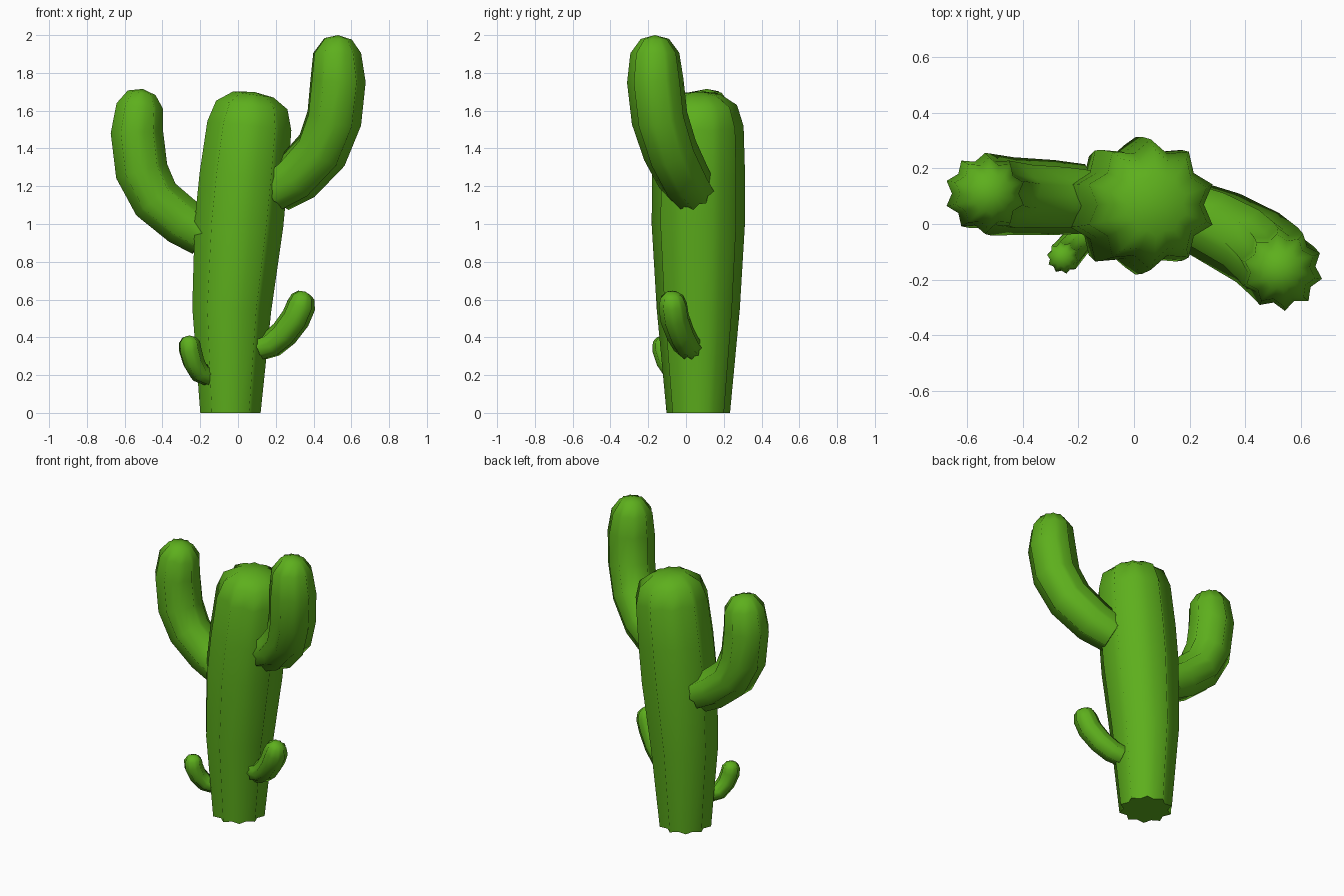
import bpy, bmesh
from math import cos, sin, pi
from mathutils import Vector

RIBS = 10
VALLEY = 0.82

green = bpy.data.materials.new("cactus_green")
green.diffuse_color = (0.11, 0.43, 0.012, 1)


def ribbed_limb(name, side, stations):
    """Sweep a star section along (x, y, z, radius, valley ratio) stations; the last one is the tip."""
    pts = [Vector(s[:3]) for s in stations]
    side = Vector(side).normalized()
    bm = bmesh.new()
    rings = []
    for i, (x, y, z, r, valley) in enumerate(stations[:-1]):
        tangent = (pts[i + 1] - pts[max(i - 1, 0)]).normalized()
        u = (side - tangent * side.dot(tangent)).normalized()
        v = tangent.cross(u)
        ring = []
        for k in range(RIBS * 2):
            a = pi * k / RIBS
            rr = r * (valley if k % 2 else 1)
            p = pts[i] + (u * cos(a) + v * sin(a)) * rr
            if i == 0 and name == "trunk":
                p.z = 0
            ring.append(bm.verts.new(p))
        rings.append(ring)
    n = RIBS * 2
    for a, b in zip(rings, rings[1:]):
        for k in range(n):
            bm.faces.new((a[k], a[(k + 1) % n], b[(k + 1) % n], b[k]))
    tip = bm.verts.new(pts[-1])
    for k in range(n):
        bm.faces.new((rings[-1][k], rings[-1][(k + 1) % n], tip))
    base = bm.faces.new(rings[0][::-1])
    bmesh.ops.recalc_face_normals(bm, faces=bm.faces)
    for f in bm.faces:
        f.smooth = True
    for e in base.edges:
        e.smooth = False
    mesh = bpy.data.meshes.new(name)
    bm.to_mesh(mesh)
    bm.free()
    mesh.materials.append(green)
    ob = bpy.data.objects.new(name, mesh)
    bpy.context.collection.objects.link(ob)


V = VALLEY

# main trunk, leaning slightly to the right
ribbed_limb("trunk", (0, 1, 0), [
    (-0.04, 0.065, 0.0, 0.168, V),
    (-0.033, 0.065, 0.55, 0.220, V),
    (0.005, 0.065, 1.0, 0.247, V),
    (0.030, 0.067, 1.25, 0.246, V),
    (0.060, 0.070, 1.52, 0.235, V),
    (0.073, 0.070, 1.63, 0.200, V),
    (0.080, 0.070, 1.685, 0.115, 0.85),
    (0.083, 0.070, 1.70, 0, 1)])

# large arms
ribbed_limb("large_left_arm", (0, 1, 0), [
    (-0.18, 0.09, 0.945, 0.125, V),
    (-0.29, 0.095, 1.01, 0.135, V),
    (-0.435, 0.10, 1.13, 0.140, V),
    (-0.51, 0.105, 1.28, 0.147, V),
    (-0.535, 0.11, 1.485, 0.146, V),
    (-0.52, 0.11, 1.625, 0.130, V),
    (-0.51, 0.11, 1.695, 0.078, 0.85),
    (-0.505, 0.11, 1.715, 0, 1)])

ribbed_limb("large_right_arm", (0.52, 0.86, 0), [
    (0.20, 0.035, 1.18, 0.125, V),
    (0.315, -0.015, 1.25, 0.140, V),
    (0.445, -0.085, 1.39, 0.146, V),
    (0.51, -0.14, 1.56, 0.150, V),
    (0.53, -0.163, 1.76, 0.150, V),
    (0.525, -0.165, 1.905, 0.130, V),
    (0.53, -0.165, 1.98, 0.075, 0.85),
    (0.53, -0.165, 2.0, 0, 1)])

# small shoots near the ground
ribbed_limb("small_right_arm", (0.4, 0.9, 0), [
    (0.12, 0.02, 0.345, 0.068, V),
    (0.18, 0.0, 0.365, 0.073, V),
    (0.245, -0.03, 0.42, 0.076, V),
    (0.305, -0.06, 0.50, 0.078, V),
    (0.335, -0.07, 0.57, 0.077, V),
    (0.345, -0.075, 0.615, 0.062, V),
    (0.352, -0.075, 0.635, 0.035, 0.85),
    (0.355, -0.075, 0.642, 0, 1)])

ribbed_limb("small_left_arm", (-0.7, 0.7, 0), [
    (-0.155, -0.03, 0.195, 0.053, V),
    (-0.205, -0.065, 0.215, 0.056, V),
    (-0.235, -0.10, 0.27, 0.058, V),
    (-0.253, -0.12, 0.335, 0.060, V),
    (-0.257, -0.12, 0.375, 0.056, V),
    (-0.258, -0.12, 0.40, 0.036, 0.85),
    (-0.258, -0.12, 0.41, 0, 1)])
